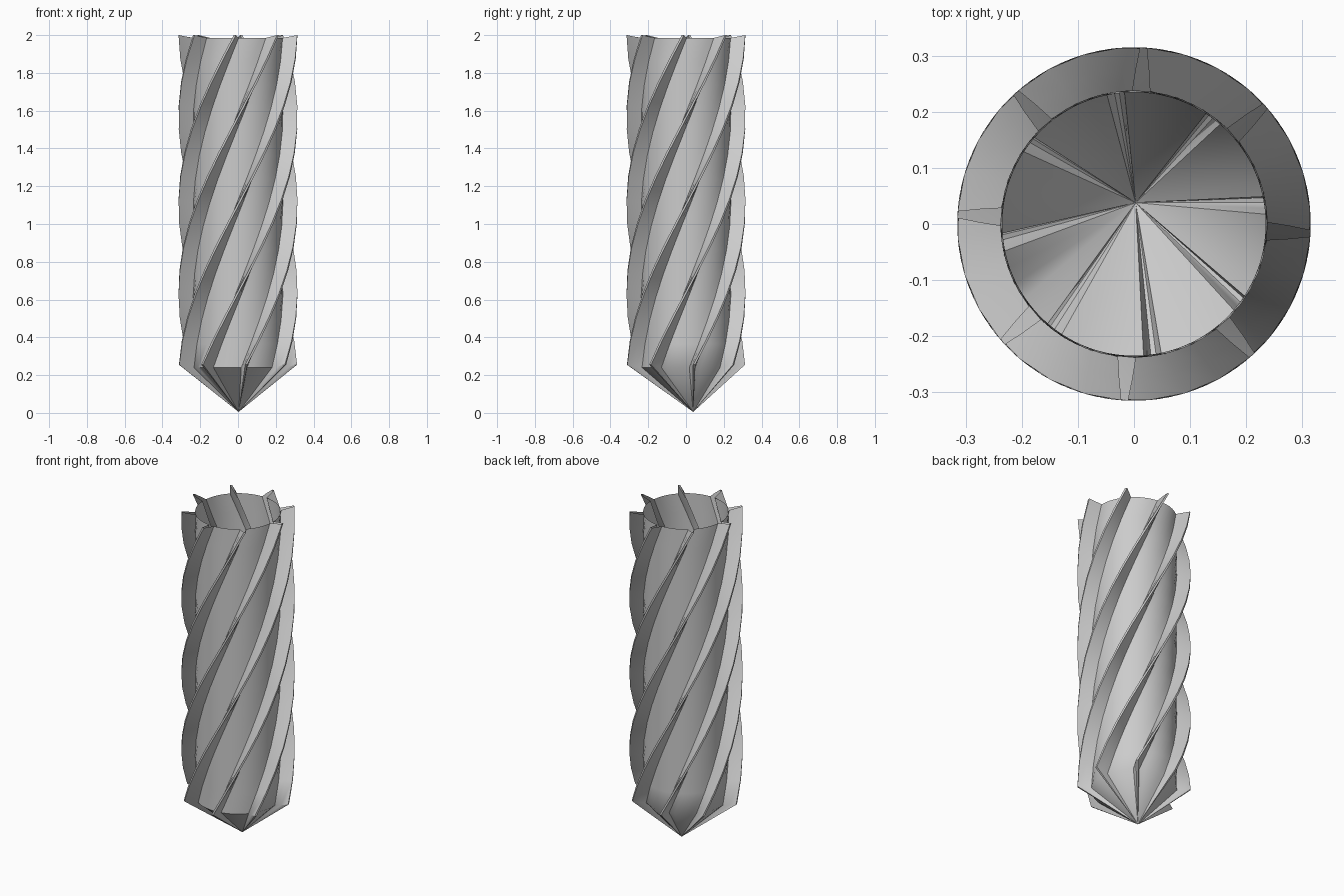
import bpy, bmesh
from math import sin, cos, radians, asin, degrees

if "Cube" in bpy.data.objects:
    bpy.data.objects.remove(bpy.data.objects["Cube"])

FINS, STEPS = 8, 14
R_CORE, R_FIN = 0.238, 0.315
TWIST = 169.0           # degrees from bottom ring to top ring
START = 8.0             # angle of first fin at the bottom ring


def section():
    """Cross-section of the fluted sheet: (radius, angle in degrees)."""
    half_base = degrees(asin(0.016 / R_CORE))
    half_mid = degrees(asin(0.012 / 0.275))
    half_tip = degrees(asin(0.006 / R_FIN))
    pitch = 360 / FINS
    pts = []
    for f in range(FINS):
        a = f * pitch
        pts += [(R_CORE, a - half_base), (0.275, a - half_mid), (R_FIN, a - half_tip),
                (R_FIN, a + half_tip), (0.275, a + half_mid), (R_CORE, a + half_base)]
        gap = pitch - 2 * half_base
        pts += [(R_CORE, a + half_base + gap * k / 5) for k in range(1, 5)]
    return pts


bm = bmesh.new()
profile = section()
rings = []
# twisted fluted wall, fin rims slightly higher than the core rim
for s in range(STEPS + 1):
    t = s / STEPS
    ring = []
    for r, a in profile:
        ang = radians(a + START + TWIST * t)
        lift = (r - R_CORE) / (R_FIN - R_CORE) * 0.015
        z = 0.24 + (1.985 - 0.24) * t + lift
        ring.append(bm.verts.new((r * cos(ang), r * sin(ang), z)))
    rings.append(ring)
n = len(profile)
for lo, hi in zip(rings, rings[1:]):
    for i in range(n):
        j = (i + 1) % n
        bm.faces.new((lo[i], lo[j], hi[j], hi[i]))

# off-centre pointed bottom, top stays open
tip = bm.verts.new((0.003, 0.038, 0.005))
for i in range(n):
    bm.faces.new((tip, rings[0][(i + 1) % n], rings[0][i]))

mesh = bpy.data.meshes.new("twisted_fluted_shell")
bm.to_mesh(mesh)
bm.free()
obj = bpy.data.objects.new("twisted_fluted_shell", mesh)
bpy.context.collection.objects.link(obj)
bpy.context.view_layer.objects.active = obj
obj.select_set(True)
bpy.ops.object.shade_smooth_by_angle(angle=radians(48))
